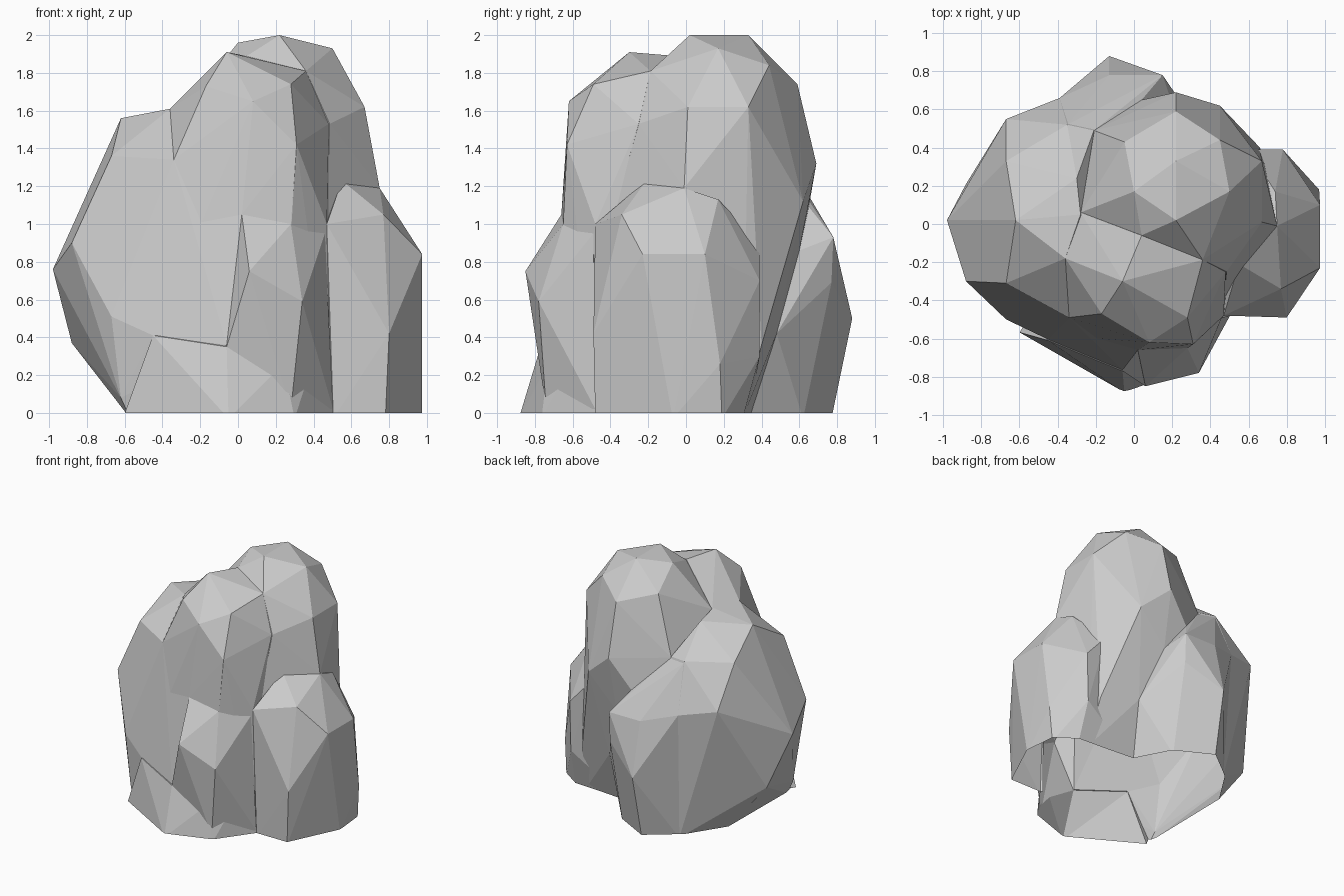
import bpy, bmesh


def lump(name, pts):
    """One faceted convex stone lump; base points reach below ground and are trimmed later."""
    bm = bmesh.new()
    for x, y, z in pts:
        bm.verts.new((x, y, z if z > 0 else -0.03))
    bmesh.ops.convex_hull(bm, input=bm.verts[:])
    loose = [v for v in bm.verts if not v.link_faces]
    bmesh.ops.delete(bm, geom=loose, context='VERTS')
    bmesh.ops.recalc_face_normals(bm, faces=bm.faces[:])
    me = bpy.data.meshes.new(name)
    bm.to_mesh(me)
    bm.free()
    ob = bpy.data.objects.new(name, me)
    bpy.context.collection.objects.link(ob)
    return ob


# Wide left shoulder
shoulder = lump("boulder", [
    (-.98, .02, .76), (-.88, -.30, .90), (-.88, .21, .37), (-.67, -.50, .51),
    (-.62, -.50, .08), (-.67, -.31, 1.36), (-.34, -.49, 1.34), (-.62, .02, 1.56),
    (-.36, -.18, 1.61), (-.28, .05, 1.62), (-.30, .24, 1.59), (-.67, .33, 1.38),
    (-.67, .55, 1.06), (-.39, .66, 1.0), (-.35, .52, 1.38), (-.21, .49, 1.37),
    (-.56, .29, 0), (-.36, .60, 0), (.02, -.66, 1.05), (-.45, -.605, .41),
    (-.06, -.765, .36), (.2, .2, 0), (-.57, -.50, 0), (.1, -.5, 0)])

# Front crest
crest = lump("front_crest", [
    (-.06, -.30, 1.91), (-.17, -.47, 1.73), (.08, -.62, 1.65), (.28, -.49, 1.74),
    (.36, -.19, 1.81), (.04, -.06, 1.89), (.48, -.25, 1.53), (.31, -.63, 1.42),
    (-.34, -.49, 1.34), (-.36, -.18, 1.61), (-.28, .06, 1.61), (.28, -.65, 1.0),
    (.02, -.66, 1.05), (.47, -.48, 1.0), (.24, -.68, .30), (-.45, -.58, .41),
    (.50, -.46, 0), (0, .2, 0), (-.2, -.5, 0), (.1, -.6, 0)])

# Tall back peak
peak = lump("back_peak", [
    (.22, .02, 2), (.22, .33, 2), (0, .17, 1.96), (-.05, .43, 1.82),
    (.50, .17, 1.93), (.45, .44, 1.84), (.67, .01, 1.62), (.67, .33, 1.62),
    (.22, .59, 1.74), (.22, .69, 1.32), (.45, .62, 1.12), (.75, -.01, 1.19),
    (.485, -.25, 1.53), (.36, -.188, 1.81), (.04, -.06, 1.885), (-.28, .06, 1.61),
    (-.21, .49, 1.36), (.04, .65, 1.09), (.47, -.40, 1.0), (.21, .60, .86),
    (.355, .48, .42), (.66, .40, .36), (.29, .335, 0), (.7, .3, 0),
    (.50, -.35, 0), (-.2, .3, 0)])

# Low right lump
side = lump("right_lump", [
    (.975, .10, .84), (.975, -.23, .84), (.75, -.01, 1.19), (.74, .17, 1.13),
    (.55, -.21, 1.23), (.77, -.34, 1.05), (.47, -.48, 1.0), (.80, -.49, .42),
    (.78, .39, .70), (.77, .39, .30), (.60, .39, .90), (.975, -.10, .29),
    (.97, .18, .26), (.505, -.48, 0), (.78, -.48, 0), (.975, -.07, 0),
    (.95, .19, 0), (.79, .30, 0), (.29, .33, 0), (.40, .1, .9), (.2, -.1, 0)])

# Front knob and the skirt below it
knob = lump("front_knob", [
    (.06, -.85, .75), (.34, -.78, .59), (.02, -.66, 1.05), (.28, -.65, 1.0),
    (-.06, -.77, .35), (.24, -.73, .26), (.46, -.49, .95), (.503, -.48, .02),
    (.28, -.74, .02), (0, -.4, .9), (0, -.4, .1)])
skirt = lump("front_skirt", [
    (-.61, -.565, 0), (-.05, -.885, 0), (.30, -.765, 0), (.505, -.48, 0),
    (-.45, -.61, .41), (-.06, -.77, .35), (.24, -.73, .26), (.47, -.47, .5),
    (0, .1, 0), (-.4, -.2, 0), (0, -.3, .5)])

# Back bulge
bulge = lump("back_bulge", [
    (-.13, .78, .93), (.15, .78, .93), (.04, .65, 1.09), (-.13, .88, .50),
    (.15, .77, .69), (.14, .62, 0), (-.14, .77, 0), (-.36, .60, 0),
    (-.39, .66, 1.0), (-.35, .52, 1.37), (-.21, .49, 1.36), (.21, .60, .86),
    (.355, .48, .42), (.29, .335, 0), (0, .1, 0), (.1, .3, 1.0)])

# Fuse all lumps into one shell
others = [crest, peak, side, knob, skirt, bulge]
for ob in others:
    m = shoulder.modifiers.new("fuse", 'BOOLEAN')
    m.operation = 'UNION'
    m.solver = 'EXACT'
    m.object = ob
dg = bpy.context.evaluated_depsgraph_get()
fused = bpy.data.meshes.new_from_object(shoulder.evaluated_get(dg))
shoulder.modifiers.clear()
shoulder.data = fused
for ob in others:
    bpy.data.objects.remove(ob)

# Trim at the ground, leaving the underside open
bm = bmesh.new()
bm.from_mesh(fused)
bmesh.ops.bisect_plane(bm, geom=bm.verts[:] + bm.edges[:] + bm.faces[:],
                       plane_co=(0, 0, 0), plane_no=(0, 0, 1), clear_inner=True)
bmesh.ops.remove_doubles(bm, verts=bm.verts[:], dist=0.003)
for f in bm.faces:
    f.smooth = False
bm.to_mesh(fused)
bm.free()
